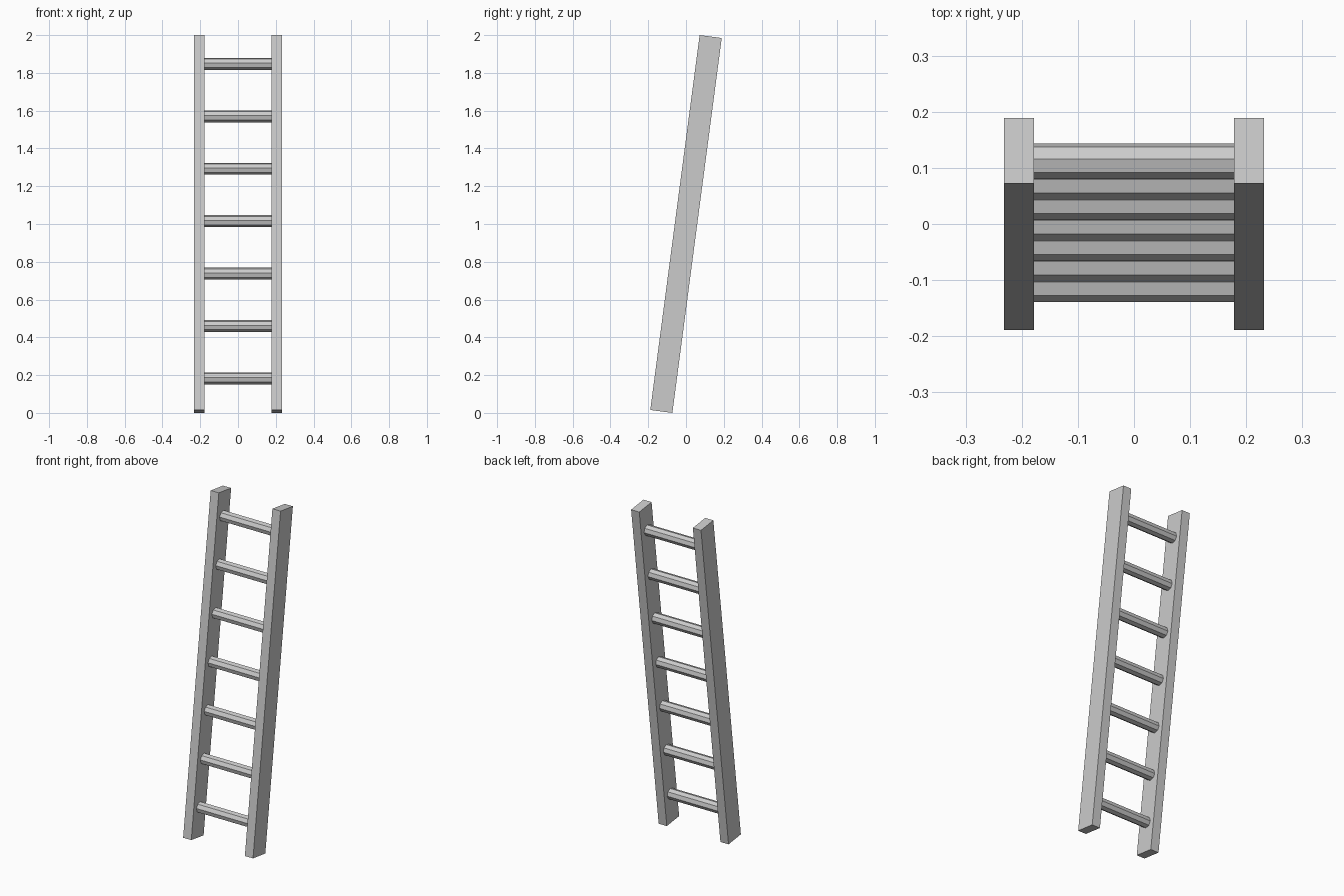
import bpy
from math import radians, pi
from mathutils import Matrix

if "Cube" in bpy.data.objects:
    bpy.data.objects.remove(bpy.data.objects["Cube"])

LEAN = Matrix.Translation((0, 0, 1)) @ Matrix.Rotation(radians(-7.5), 4, 'X')
RAIL_W, RAIL_D, RAIL_L = 0.054, 0.118, 2.0017
RAIL_X = 0.205
RUNG_R, RUNG_STEP, RUNG_MID = 0.032, 0.28, 0.015


def place(name, matrix):
    """Bake a local transform plus the ladder's lean into the mesh."""
    ob = bpy.context.object
    ob.name = name
    ob.data.name = name
    ob.data.transform(LEAN @ matrix)
    return ob


# Side rails
for side, x in (("left", -RAIL_X), ("right", RAIL_X)):
    bpy.ops.mesh.primitive_cube_add(size=1)
    place(side + "_rail", Matrix.Translation((x, 0, 0))
          @ Matrix.Diagonal((RAIL_W, RAIL_D, RAIL_L, 1)))

# Eight-sided rungs, ends seated just inside the rails
for i in range(7):
    bpy.ops.mesh.primitive_cylinder_add(vertices=8, radius=RUNG_R, depth=0.36)
    place(f"rung_{i + 1}", Matrix.Translation((0, 0, RUNG_MID + (i - 3) * RUNG_STEP))
          @ Matrix.Rotation(pi / 2, 4, 'Y'))
